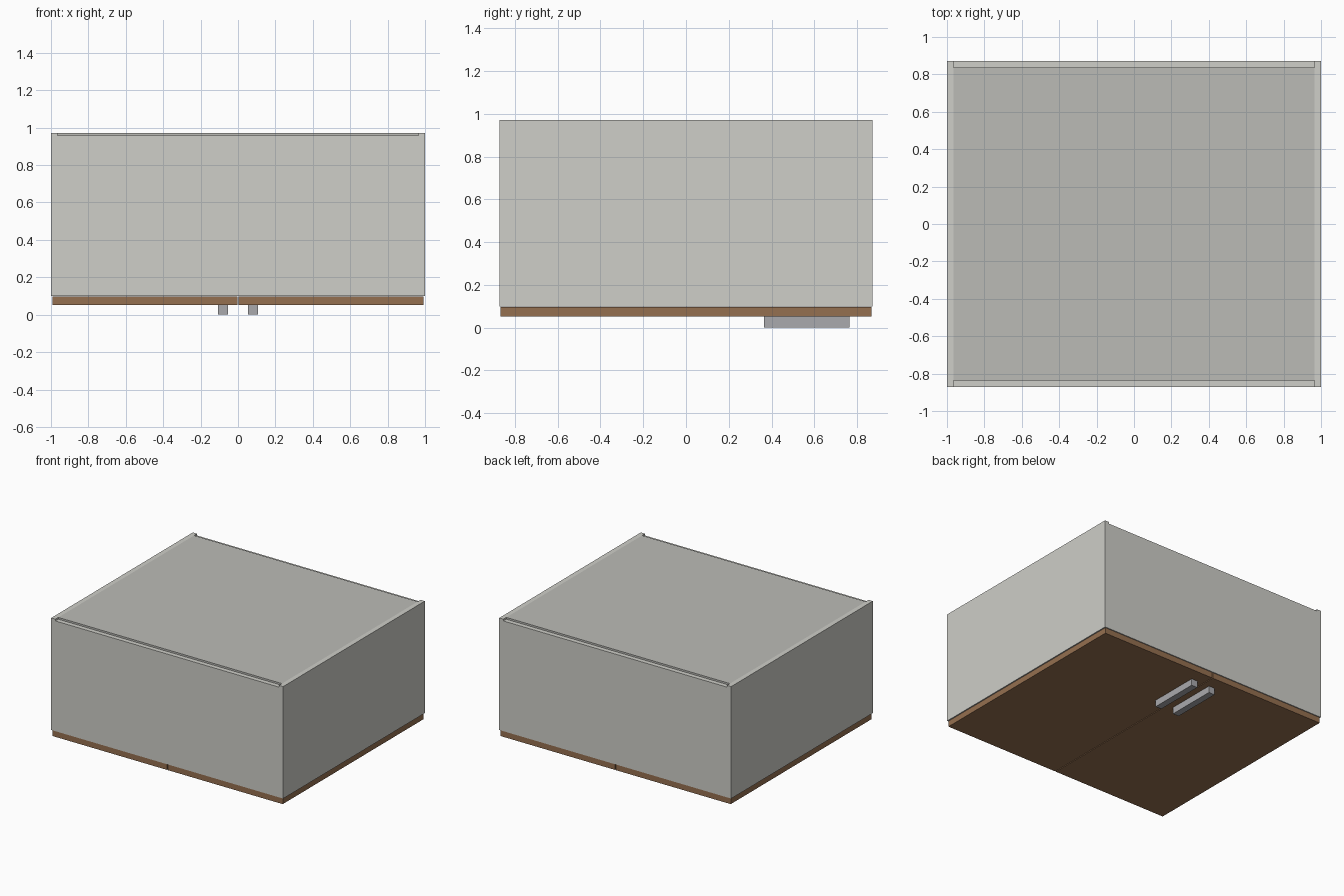
import bpy

if "Cube" in bpy.data.objects:
    bpy.data.objects.remove(bpy.data.objects["Cube"])


def material(name, rgb):
    m = bpy.data.materials.new(name)
    m.diffuse_color = (*rgb, 1)
    m.use_nodes = True
    m.node_tree.nodes["Principled BSDF"].inputs["Base Color"].default_value = m.diffuse_color
    return m


def box(name, lo, hi, mat):
    size = [b - a for a, b in zip(lo, hi)]
    mid = [(a + b) / 2 for a, b in zip(lo, hi)]
    bpy.ops.mesh.primitive_cube_add(size=1, location=mid)
    ob = bpy.context.object
    ob.name = name
    ob.scale = size
    bpy.ops.object.transform_apply(location=False, rotation=False, scale=True)
    ob.data.materials.append(mat)
    return ob


body = material("body_grey", (0.62, 0.62, 0.58))
back = material("back_grey", (0.50, 0.50, 0.47))
wood = material("door_wood", (0.30, 0.16, 0.08))
metal = material("handle_metal", (0.40, 0.40, 0.42))

W, D, T = 1.0, 0.872, 0.036   # half width, half depth, board thickness
Z0, Z1 = 0.099, 0.972         # carcass bottom and top

# Cabinet lying face down: the doors are underneath, the back panel on top
for side, s in (("left", -1), ("right", 1)):
    def span(a, b):
        return sorted((s * a, s * b))

    # Full-height side boards
    x0, x1 = span(W - T, W)
    box(f"{side}_side_panel", (x0, -D, Z0), (x1, D, Z1), body)

    # Doors with a narrow gap in the middle
    x0, x1 = span(0.003, 0.993)
    box(f"{side}_door", (x0, -0.867, 0.052), (x1, 0.867, 0.097), wood)

    # Bar handles near the meeting edges
    x0, x1 = span(0.054, 0.106)
    box(f"{side}_handle", (x0, 0.366, 0), (x1, 0.764, 0.052), metal)

# End boards between the sides, stopping slightly short of the back
for name, s in (("bottom_panel", -1), ("top_panel", 1)):
    y0, y1 = sorted((s * (D - T), s * D))
    box(name, (-W + T, y0, Z0), (W - T, y1, Z1 - 0.014), body)

# Back panel, flush with the side boards
box("back_panel", (-W + T, -D + T, Z1 - 0.03), (W - T, D - T, Z1), back)
